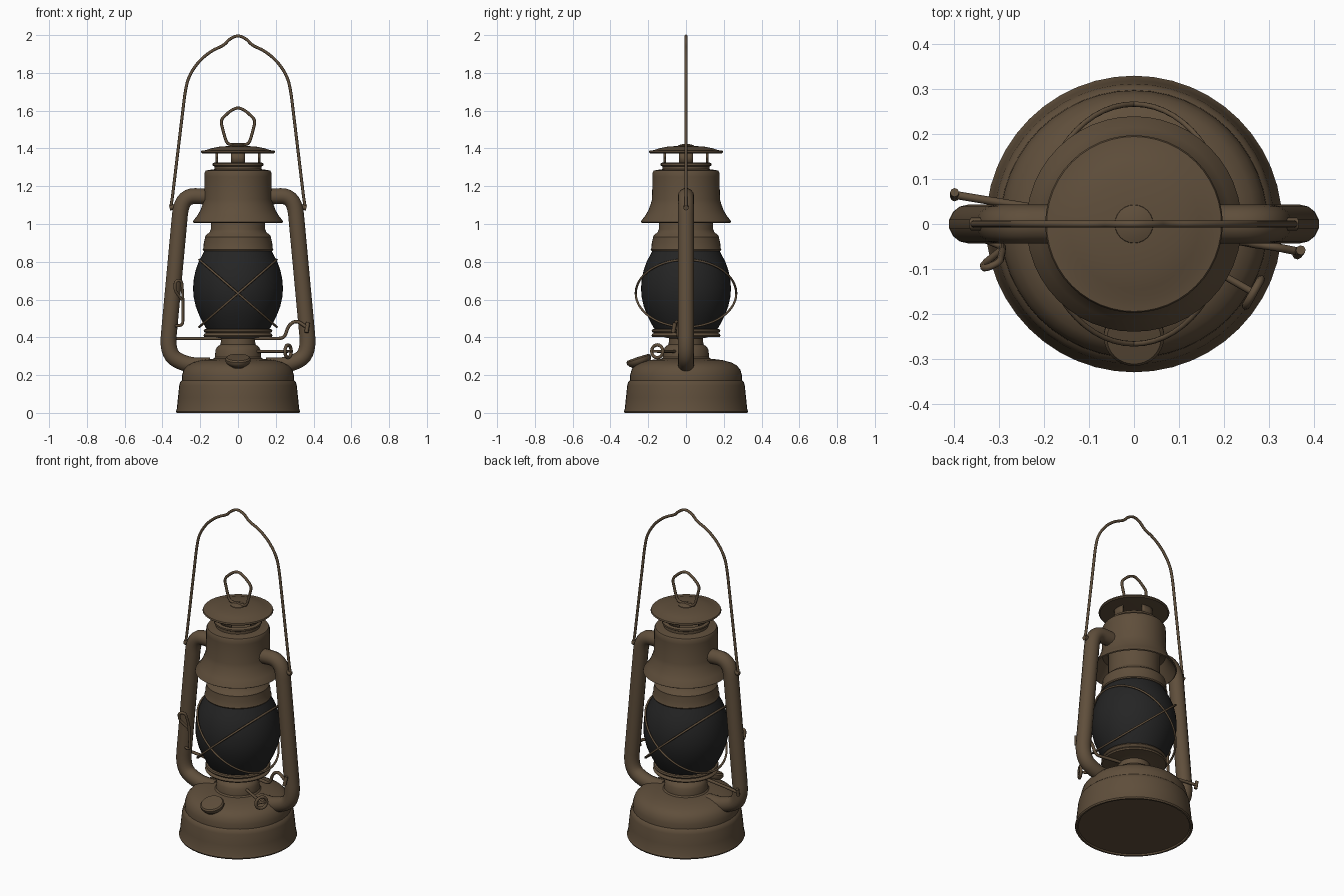
import bpy, bmesh, math
from mathutils import Vector, Matrix


def material(name, rgb):
    m = bpy.data.materials.new(name)
    m.diffuse_color = (*rgb, 1)
    return m


BRONZE = material("aged_bronze", (0.115, 0.077, 0.044))
GLASS = material("smoked_glass", (0.018, 0.018, 0.018))


def finish(ob, mat=BRONZE, angle=35):
    ob.data.materials.clear()
    ob.data.materials.append(mat)
    bpy.ops.object.select_all(action='DESELECT')
    ob.select_set(True)
    bpy.context.view_layer.objects.active = ob
    bpy.ops.object.shade_smooth_by_angle(angle=math.radians(angle))
    return ob


def mesh_object(name, bm):
    bmesh.ops.recalc_face_normals(bm, faces=bm.faces)
    me = bpy.data.meshes.new(name)
    bm.to_mesh(me)
    bm.free()
    ob = bpy.data.objects.new(name, me)
    bpy.context.collection.objects.link(ob)
    return ob


def lathe(name, profile, mat=BRONZE, matrix=Matrix(), n=48):
    """Spin an (r, z) profile around z; r = 0 ends are welded shut."""
    bm = bmesh.new()
    vs = [bm.verts.new((r, 0, z)) for r, z in profile]
    es = [bm.edges.new(p) for p in zip(vs, vs[1:])]
    bmesh.ops.spin(bm, geom=vs + es, axis=(0, 0, 1), cent=(0, 0, 0),
                   angle=math.tau, steps=n, use_duplicate=False)
    bmesh.ops.remove_doubles(bm, verts=bm.verts, dist=1e-5)
    bm.transform(matrix)
    return finish(mesh_object(name, bm), mat)


def rounded(pts, d, steps=7):
    """Replace each inner corner with a smooth bend."""
    pts = [Vector(p) for p in pts]
    out = [pts[0]]
    for a, b, c in zip(pts, pts[1:], pts[2:]):
        p = b + (a - b).normalized() * min(d, (a - b).length * 0.48)
        q = b + (c - b).normalized() * min(d, (c - b).length * 0.48)
        for i in range(steps + 1):
            t = i / steps
            out.append(p * (1 - t) ** 2 + b * 2 * t * (1 - t) + q * t * t)
    return out + [pts[-1]]


def wire(name, pts, radius, bend=0.03, closed=False, sides=2):
    cu = bpy.data.curves.new(name, 'CURVE')
    cu.dimensions = '3D'
    cu.bevel_depth = radius
    cu.bevel_resolution = sides
    cu.use_fill_caps = True
    path = pts if closed else rounded(pts, bend)
    sp = cu.splines.new('POLY')
    sp.points.add(len(path) - 1)
    for p, co in zip(sp.points, path):
        p.co = (*co, 1)
    sp.use_cyclic_u = closed
    ob = bpy.data.objects.new(name, cu)
    bpy.context.collection.objects.link(ob)
    bpy.ops.object.select_all(action='DESELECT')
    ob.select_set(True)
    bpy.context.view_layer.objects.active = ob
    bpy.ops.object.convert(target='MESH')
    return finish(bpy.context.view_layer.objects.active, angle=50)


# Fuel tank
lathe("fuel_tank", [(0, 0.008), (0.31, 0.008), (0.315, 0), (0.325, 0), (0.329, 0.008),
                    (0.324, 0.02), (0.318, 0.08), (0.311, 0.145), (0.306, 0.163), (0.297, 0.172),
                    (0.296, 0.2), (0.287, 0.23), (0.268, 0.252), (0.24, 0.267), (0.19, 0.28),
                    (0.13, 0.287), (0, 0.287)])

# Burner and globe seat
lathe("burner", [(0, 0.28), (0.135, 0.28), (0.122, 0.295), (0.119, 0.335), (0.108, 0.352),
                 (0.092, 0.362), (0.09, 0.395), (0.12, 0.402), (0.178, 0.402), (0.183, 0.41),
                 (0.178, 0.418), (0.17, 0.422), (0.178, 0.428), (0.182, 0.434),
                 (0.178, 0.442), (0.16, 0.446), (0, 0.446)])

# Glass globe
lathe("glass_globe", [(0, 0.44), (0.165, 0.44), (0.182, 0.47), (0.205, 0.515), (0.224, 0.565),
                      (0.235, 0.615), (0.238, 0.66), (0.234, 0.71), (0.223, 0.76),
                      (0.206, 0.805), (0.186, 0.842), (0.176, 0.862), (0, 0.862)], GLASS)

# Globe cap with inner chimney
lathe("globe_cap", [(0, 0.858), (0.183, 0.858), (0.187, 0.864), (0.183, 0.872), (0.181, 0.9),
                    (0.176, 0.922), (0.176, 0.932), (0.165, 0.945), (0.15, 0.957),
                    (0.144, 0.972), (0.144, 1.12), (0, 1.12)])

# Flared hood, hollow underneath
lathe("hood", [(0.14, 1.11), (0.176, 1.1), (0.195, 1.06), (0.226, 1.016), (0.233, 1.006),
               (0.239, 1.01), (0.236, 1.018), (0.215, 1.045), (0.198, 1.075), (0.187, 1.105),
               (0.18, 1.13), (0.177, 1.25), (0.177, 1.272), (0.171, 1.283), (0.14, 1.288),
               (0.125, 1.29), (0.125, 1.305), (0.134, 1.31), (0.134, 1.32), (0.125, 1.326),
               (0.115, 1.326), (0.112, 1.305), (0, 1.305)])

# Four vent posts left standing from a cylinder wall
bm = bmesh.new()
bmesh.ops.create_cone(bm, segments=40, radius1=0.12, radius2=0.12, depth=0.065,
                      cap_ends=False, matrix=Matrix.Translation((0, 0, 1.348)))
gaps = []
for f in bm.faces:
    c = f.calc_center_median()
    if min(abs(c.x), abs(c.y)) > 0.04:
        gaps.append(f)
bmesh.ops.delete(bm, geom=gaps, context='FACES')
posts = mesh_object("vent_posts", bm)
mod = posts.modifiers.new("thickness", 'SOLIDIFY')
mod.thickness = 0.008
finish(posts)

# Top lid
lathe("top_lid", [(0, 1.372), (0.125, 1.372), (0.19, 1.374), (0.197, 1.38), (0.194, 1.388),
                  (0.17, 1.391), (0.145, 1.4), (0.1, 1.409), (0.05, 1.413), (0, 1.414)])
lathe("lid_boss", [(0.045, 1.405), (0.042, 1.416), (0.025, 1.422), (0, 1.424)], n=24)

# Lid lifting loop
wire("lid_loop", [(0.0, 0, 1.42), (-0.055, 0, 1.42), (-0.07, 0, 1.46), (-0.093, 0, 1.55),
                  (-0.04, 0, 1.6), (0, 0, 1.618), (0.04, 0, 1.6), (0.093, 0, 1.55),
                  (0.07, 0, 1.46), (0.055, 0, 1.42), (0.0, 0, 1.42)], 0.008, 0.025)

# Side air tubes and handle ears
for s, side in ((-1, "left"), (1, "right")):
    wire(side + "_air_tube", [(s * 0.15, 0, 1.145), (s * 0.298, 0, 1.15), (s * 0.376, 0, 0.31),
                              (s * 0.27, 0, 0.252), (s * 0.15, 0, 0.25)], 0.043, 0.1, sides=5)
    wire(side + "_handle_ear", [(s * 0.3, 0, 1.1), (s * 0.362, 0, 1.085)], 0.014)

# Carrying handle
half = [(0.335, 1.085), (0.358, 1.085), (0.35, 1.12), (0.28, 1.7), (0.262, 1.78), (0.21, 1.86),
        (0.14, 1.918), (0.075, 1.945), (0.045, 1.98)]
wire("carrying_handle", [(-x, 0, z) for x, z in half] + [(0, 0, 2.0)]
     + [(x, 0, z) for x, z in reversed(half)], 0.008, 0.05)

# Two tilted wire rings guarding the globe
for s, side in ((-1, "left"), (1, "right")):
    ring = []
    for i in range(56):
        a = math.tau * i / 56
        ring.append((s * 0.205 * math.cos(a), 0.266 * math.sin(a), 0.633 + 0.178 * math.cos(a)))
    wire(side + "_guard_ring", ring, 0.006, closed=True)

# Fuel filler cap, tilted forward
tilt = Matrix.Translation((0, -0.25, 0.283)) @ Matrix.Rotation(math.radians(18), 4, 'X')
lathe("filler_cap", [(0, -0.06), (0.045, -0.06), (0.048, -0.03), (0.06, -0.02), (0.067, -0.008),
                     (0.067, 0.004), (0.06, 0.012), (0, 0.014)], matrix=tilt, n=32)

# Wick knob
out = Vector((0.87, -0.49, 0))
across = Vector((0.49, 0.87, 0))
hub = Vector((0.265, -0.152, 0.326))
wire("wick_shaft", [(0.05, -0.03, 0.326), hub], 0.008)
ring = []
for i in range(20):
    a = math.tau * i / 20
    ring.append(hub + across * 0.034 * math.cos(a) + Vector((0, 0, 0.034 * math.sin(a))))
wire("wick_knob_ring", ring, 0.009, closed=True)
wire("wick_knob_bar", [hub - across * 0.034, hub + across * 0.034], 0.007)

# Globe lifting lever
wire("globe_lever", [(-0.4, 0.065, 0.392), (-0.31, 0.05, 0.394), (0.0, 0.0, 0.394),
                     (0.245, -0.04, 0.394), (0.268, -0.045, 0.465), (0.31, -0.05, 0.49),
                     (0.368, -0.062, 0.45)], 0.009, 0.03)
wire("lever_thumb_tab", [(0.362, -0.068, 0.425), (0.37, -0.058, 0.478)], 0.011)
wire("lever_end_stop", [(-0.398, 0.06, 0.37), (-0.398, 0.07, 0.414)], 0.01)

# Side latch wire
wire("latch_wire", [(-0.33, -0.035, 0.46), (-0.292, -0.05, 0.465), (-0.292, -0.06, 0.62),
                    (-0.298, -0.085, 0.7), (-0.332, -0.1, 0.7), (-0.335, -0.09, 0.65),
                    (-0.298, -0.06, 0.6)], 0.008, 0.02)
